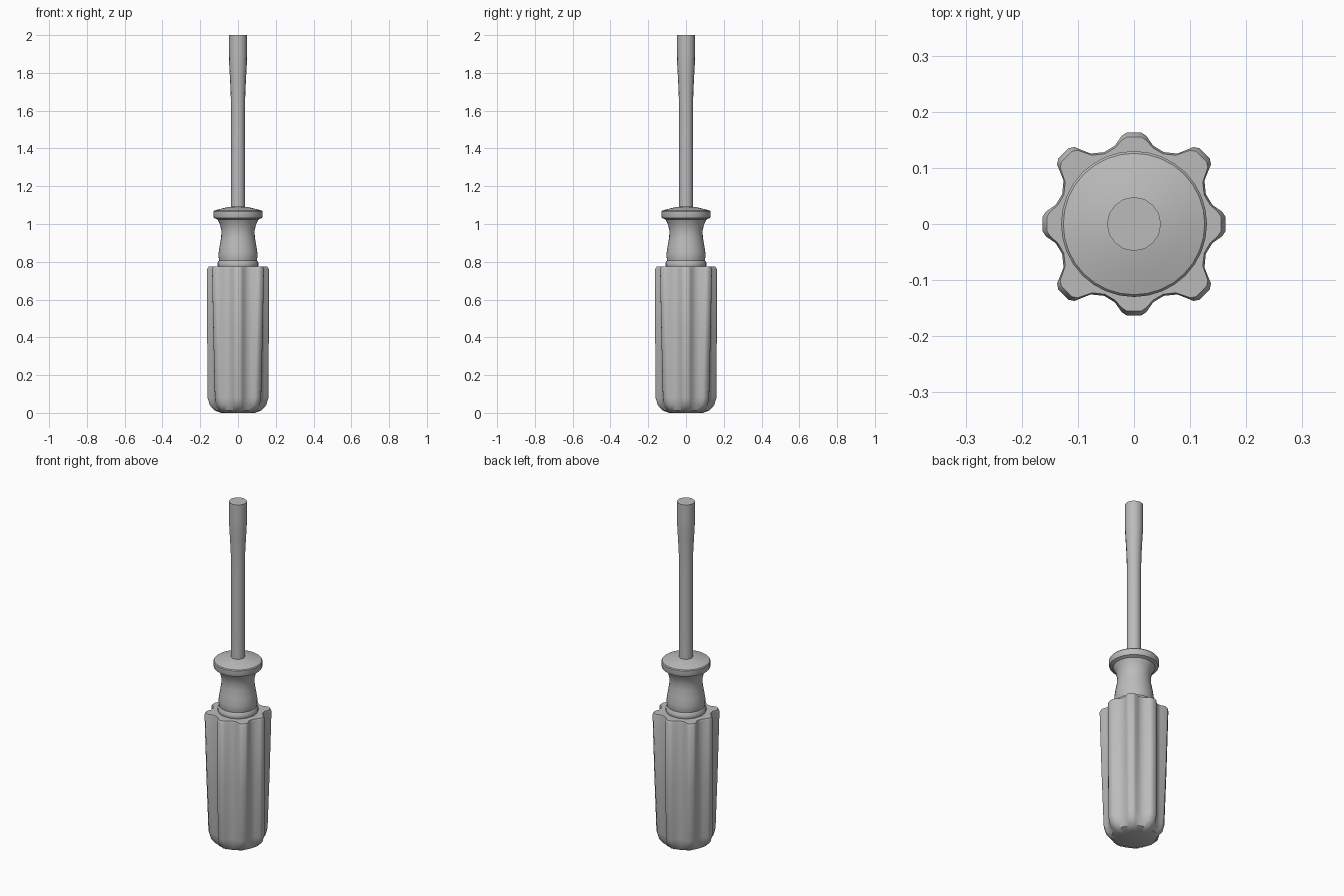
import bpy, bmesh, math

if "Cube" in bpy.data.objects:
    bpy.data.objects.remove(bpy.data.objects["Cube"])

grey = bpy.data.materials.new("plain grey")
grey.diffuse_color = (0.5, 0.5, 0.5, 1)
grey.use_nodes = True
grey.node_tree.nodes["Principled BSDF"].inputs["Base Color"].default_value = grey.diffuse_color


def loft(name, rings, angle):
    """Skin a stack of closed rings and cap both ends."""
    bm = bmesh.new()
    rows = [[bm.verts.new(p) for p in ring] for ring in rings]
    n = len(rows[0])
    for a, b in zip(rows, rows[1:]):
        for i in range(n):
            j = (i + 1) % n
            bm.faces.new((a[i], a[j], b[j], b[i]))
    bm.faces.new(rows[0][::-1])
    bm.faces.new(rows[-1])
    mesh = bpy.data.meshes.new(name)
    bm.to_mesh(mesh)
    bm.free()
    mesh.materials.append(grey)
    obj = bpy.data.objects.new(name, mesh)
    bpy.context.collection.objects.link(obj)
    bpy.ops.object.select_all(action='DESELECT')
    bpy.context.view_layer.objects.active = obj
    obj.select_set(True)
    bpy.ops.object.shade_smooth_by_angle(angle=math.radians(angle))


def lathe(name, profile, sides, angle=35):
    turn = [2 * math.pi * i / sides for i in range(sides)]
    loft(name, [[(r * math.cos(t), r * math.sin(t), z) for t in turn]
                for r, z in profile], angle)


def ribbed_ring(z, straight, diagonal, valley, width):
    """Eight ribs; every second one uses the diagonal radius."""
    ring = []
    for k in range(8):
        tip = diagonal if k % 2 else straight
        base = valley + 0.25 * (tip - valley)
        rib = [(base, -0.034), (tip - 0.006, -0.022), (tip, -0.013),
               (tip, 0.013), (tip - 0.006, 0.022), (base, 0.034)]
        v = valley / math.cos(math.pi / 8) * 0.97
        rib.append((v * math.cos(math.pi / 8),
                    v * math.sin(math.pi / 8) / width))
        c, s = math.cos(k * math.pi / 4), math.sin(k * math.pi / 4)
        ring += [(r * c - w * width * s, r * s + w * width * c, z)
                 for r, w in rib]
    return ring


# Ribbed grip: height, straight rib, diagonal rib, valley, rib width
grip = [(0.0, 0.09, 0.09, 0.085, 0.75), (0.012, 0.122, 0.122, 0.112, 0.9),
        (0.04, 0.149, 0.146, 0.126, 1), (0.08, 0.161, 0.157, 0.13, 1),
        (0.4, 0.163, 0.168, 0.132, 1), (0.762, 0.163, 0.178, 0.132, 1),
        (0.775, 0.155, 0.17, 0.129, 1)]
loft("ribbed_grip", [ribbed_ring(*g) for g in grip], 35)

# Collar, waisted neck and domed guard
lathe("neck_and_guard",
      [(0.1, 0.76), (0.108, 0.78), (0.108, 0.795), (0.1, 0.808),
       (0.103, 0.825), (0.103, 0.845), (0.097, 0.885), (0.089, 0.93),
       (0.088, 0.965), (0.096, 1.0), (0.11, 1.025), (0.127, 1.032),
       (0.13, 1.04), (0.13, 1.066), (0.126, 1.071), (0.09, 1.081),
       (0.05, 1.09), (0.03, 1.092)], 32)

# Shaft with flared flat end
lathe("shaft",
      [(0.037, 1.07), (0.037, 1.62), (0.039, 1.7), (0.043, 1.78),
       (0.047, 1.85), (0.048, 1.9), (0.048, 2.0)], 16)
